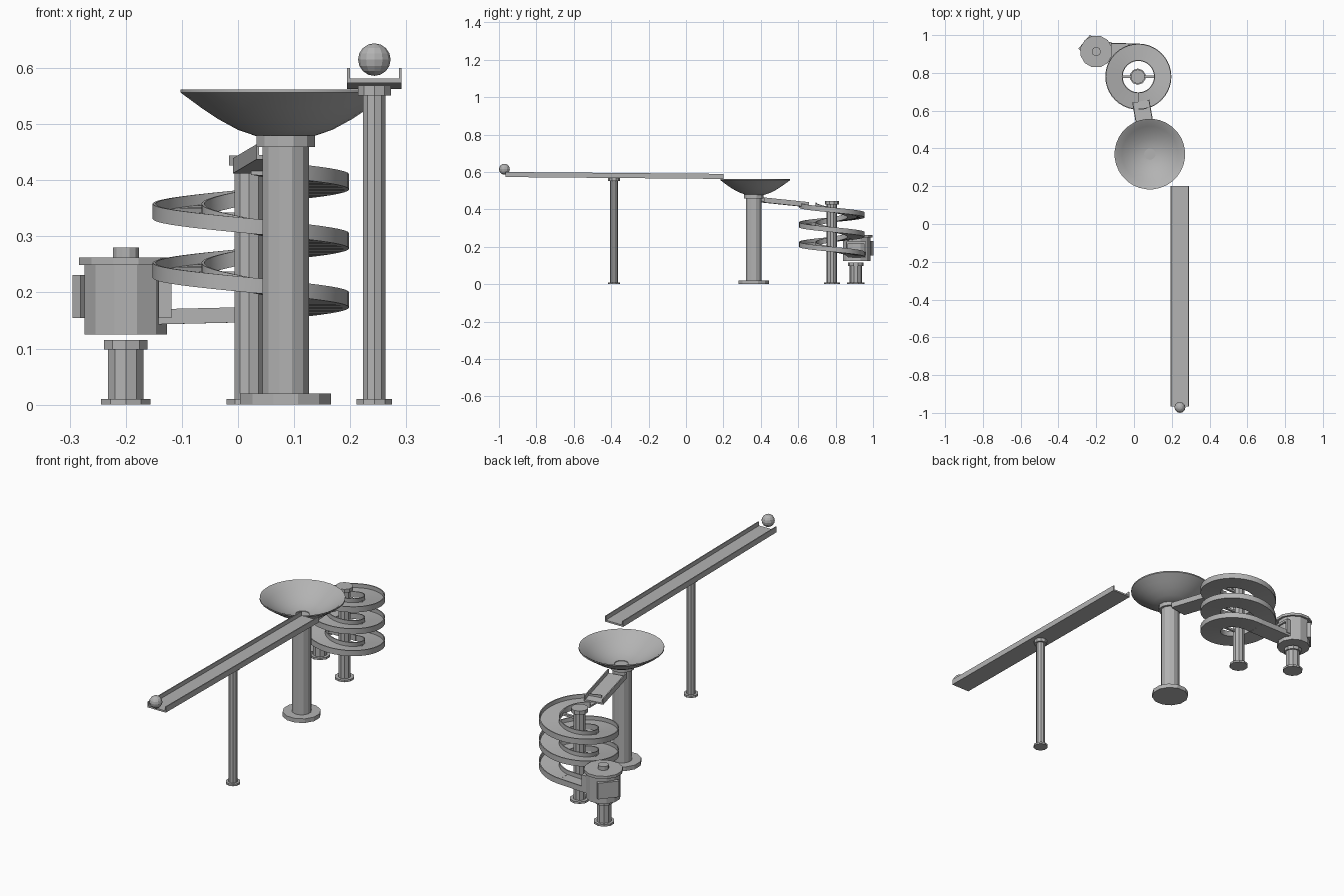
import bpy, bmesh, math
from mathutils import Vector

if "Cube" in bpy.data.objects:
    bpy.data.objects.remove(bpy.data.objects["Cube"])

grey = bpy.data.materials.new("grey")
grey.diffuse_color = (0.45, 0.45, 0.45, 1)
grey.use_nodes = True
grey.node_tree.nodes["Principled BSDF"].inputs["Base Color"].default_value = grey.diffuse_color


def finish(name, bm, smooth=30):
    bmesh.ops.recalc_face_normals(bm, faces=bm.faces)
    me = bpy.data.meshes.new(name)
    bm.to_mesh(me)
    bm.free()
    ob = bpy.data.objects.new(name, me)
    bpy.context.collection.objects.link(ob)
    me.materials.append(grey)
    if smooth:
        bpy.ops.object.select_all(action='DESELECT')
        ob.select_set(True)
        bpy.context.view_layer.objects.active = ob
        bpy.ops.object.shade_smooth_by_angle(angle=math.radians(smooth))
    return ob


def lathe(name, x, y, profile, sides, smooth=0):
    """Revolve an (r, z) profile; r = 0 ends collapse to the axis."""
    bm = bmesh.new()
    rings = []
    for r, z in profile:
        if r == 0:
            rings.append([bm.verts.new((x, y, z))] * sides)
        else:
            rings.append([bm.verts.new((x + r * math.cos(2 * math.pi * (i + .5) / sides),
                                        y + r * math.sin(2 * math.pi * (i + .5) / sides), z))
                          for i in range(sides)])
    for a, b in zip(rings, rings[1:]):
        for i in range(sides):
            j = (i + 1) % sides
            vs = list(dict.fromkeys((a[i], a[j], b[j], b[i])))
            if len(vs) > 2:
                bm.faces.new(vs)
    return finish(name, bm, smooth)


def post(name, x, y, r, top, base_r, base_h, cap_r, cap_h, sides):
    """Column with a flat foot and a collar on top."""
    c = top - cap_h
    return lathe(name, x, y, [(0, 0), (base_r, 0), (base_r, base_h), (r, base_h), (r, c),
                              (cap_r, c), (cap_r, top), (0, top)], sides)


def channel(name, path, width=0.092, height=0.027, wall=0.005, floor=0.008):
    """Sweep a U section along (bottom centre, left direction) stations."""
    w, i = width / 2, width / 2 - wall
    section = [(-w, 0), (w, 0), (w, height), (i, height), (i, floor),
               (-i, floor), (-i, height), (-w, height)]
    bm = bmesh.new()
    rings = [[bm.verts.new(p + s * u + Vector((0, 0, v))) for u, v in section]
             for p, s in path]
    for a, b in zip(rings, rings[1:]):
        for k in range(8):
            m = (k + 1) % 8
            bm.faces.new((a[k], a[m], b[m], b[k]))
    bm.faces.new(rings[0])
    bm.faces.new(rings[-1])
    return finish(name, bm)


def straight(name, a, b, **kw):
    a, b = Vector(a), Vector(b)
    d = (b - a).normalized()
    side = Vector((-d.y, d.x, 0)).normalized()
    channel(name, [(a, side), (b, side)], **kw)


def box(name, centre, size, turn=0):
    bm = bmesh.new()
    bmesh.ops.create_cube(bm, size=1)
    bmesh.ops.scale(bm, vec=size, verts=bm.verts)
    ob = finish(name, bm, 0)
    ob.location = centre
    ob.rotation_euler.z = math.radians(turn)


# Starting ramp, its post and the marble
straight("start_ramp", (0.243, -0.965, 0.573), (0.243, 0.20, 0.563), width=0.097)
post("ramp_post", 0.243, -0.385, 0.021, 0.568, 0.033, 0.01, 0.031, 0.017, 10)
bm = bmesh.new()
bmesh.ops.create_uvsphere(bm, u_segments=12, v_segments=8, radius=0.029)
finish("marble", bm, 0).location = (0.243, -0.971, 0.615)

# Bowl with a shallow drain, on a thick pillar
outer = [(0, .478), (.05, .478), (.085, .490), (.12, .509), (.15, .529), (.187, .556)]
inner = [(.187, .562), (.175, .556), (.148, .535), (.118, .515), (.083, .497),
         (.05, .486), (.03, .483), (.03, .480), (0, .480)]
lathe("bowl", 0.084, 0.37, outer + inner, 32, 40)
post("bowl_pillar", 0.085, 0.362, 0.043, 0.48, 0.084, 0.02, 0.054, 0.021, 12)

# Link chute from bowl to spiral
straight("link_chute", (0.078, 0.41, 0.437), (0.036, 0.65, 0.412))

# Spiral track with straight run-out
CX, CY, R = 0.023, 0.78, 0.129
path = []
STEPS = 100
for n in range(STEPS + 1):
    t = n / STEPS
    a = math.radians(-90 + 900 * t)
    out = Vector((math.cos(a), math.sin(a), 0))
    path.append((Vector((CX, CY, 0.410 - 0.263 * t)) + out * R, out))
channel("spiral_track", path)
straight("run_out_chute", (CX, CY + R, 0.147), (-0.15, CY + R + 0.005, 0.143))

# Spiral pillar and its struts
post("spiral_pillar", 0.02, CY, 0.028, 0.444, 0.043, 0.01, 0.038, 0.018, 10)
for k in range(5):
    s = 1 if k % 2 == 0 else -1
    box("strut", (CX + s * 0.055, CY, 0.390 - 0.0526 * k), (0.075, 0.012, 0.01))

# Catch cup with lid, knob, door plate and inlet frame
KX, KY = -0.2, 0.913
lathe("catch_cup", KX, KY, [(0, .125), (.076, .125), (.076, .249), (.086, .249),
                            (.086, .262), (.024, .262), (.024, .28), (0, .28)], 12)
box("cup_door", (-0.257, 0.959, 0.193), (0.018, 0.096, 0.077), 140)
for y in (0.862, 0.958):
    box("inlet_post", (-0.13, y, 0.191), (0.023, 0.01, 0.073))
box("inlet_lintel", (-0.13, 0.91, 0.222), (0.023, 0.09, 0.011))
post("cup_stand", KX, 0.908, 0.033, 0.115, 0.046, 0.01, 0.041, 0.017, 10)
